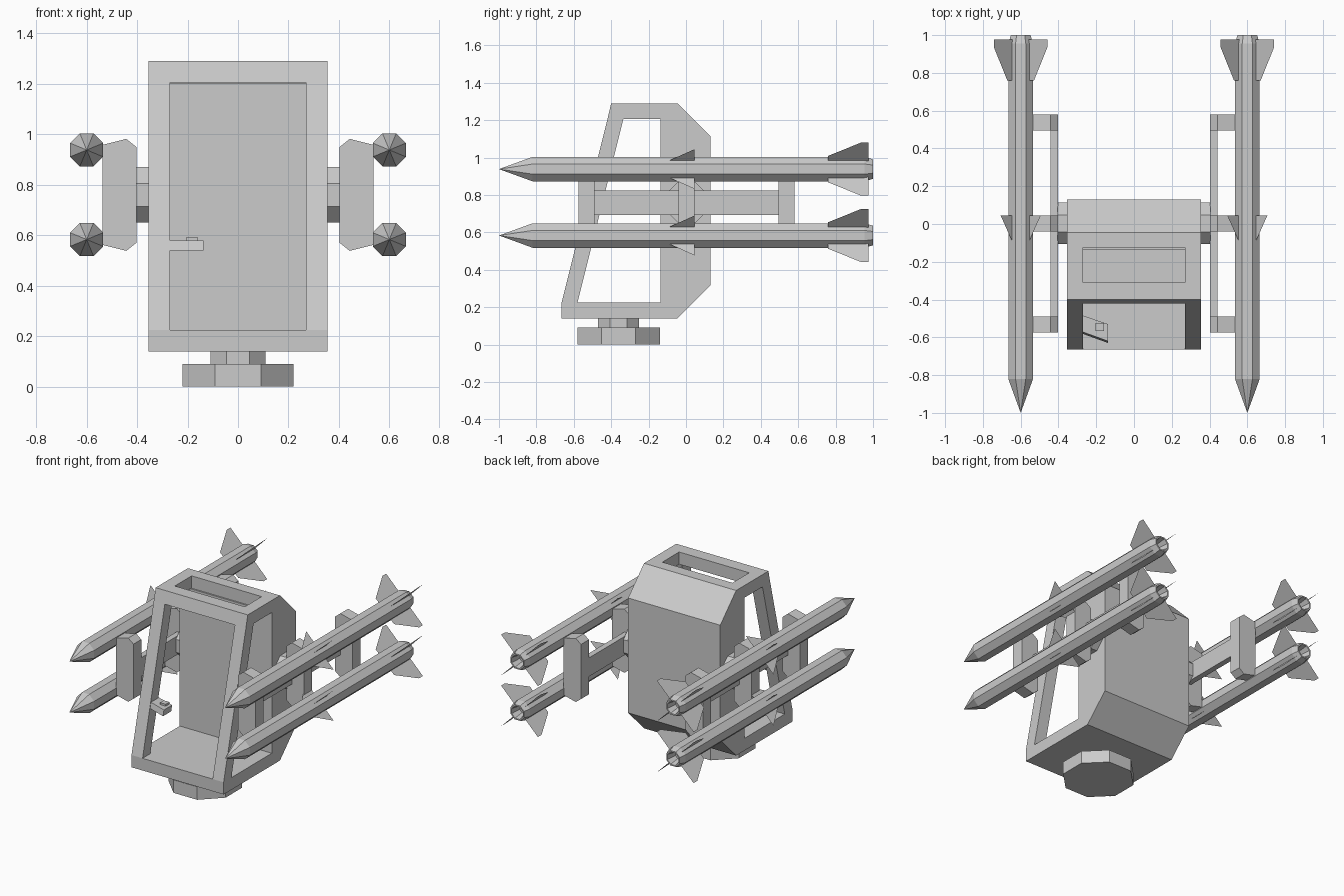
import bpy
import bmesh
from math import cos, sin, pi, sqrt
from mathutils import Vector

cube = bpy.data.objects.get("Cube")
if cube:
    bpy.data.objects.remove(cube, do_unlink=True)

grey = bpy.data.materials.new("plain grey")
grey.use_nodes = True
colour = (0.6, 0.6, 0.6, 1)
grey.diffuse_color = colour
grey.node_tree.nodes["Principled BSDF"].inputs["Base Color"].default_value = colour


def finish(name, bm, solid=True):
    if solid:
        bmesh.ops.recalc_face_normals(bm, faces=bm.faces)
    mesh = bpy.data.meshes.new(name)
    bm.to_mesh(mesh)
    bm.free()
    mesh.materials.append(grey)
    obj = bpy.data.objects.new(name, mesh)
    bpy.context.collection.objects.link(obj)
    return obj


def place(axis, u, v, d):
    """Profile point (u, v) at depth d along the axis."""
    return {"x": (d, u, v), "y": (u, d, v), "z": (u, v, d)}[axis]


def prism(name, points, axis, start, end):
    bm = bmesh.new()
    rings = [[bm.verts.new(place(axis, u, v, d)) for u, v in points] for d in (start, end)]
    n = len(points)
    for ring in rings:
        bm.faces.new(ring)
    for i in range(n):
        j = (i + 1) % n
        bm.faces.new((rings[0][i], rings[0][j], rings[1][j], rings[1][i]))
    return finish(name, bm)


def rect(u0, u1, v0, v1):
    return [(u0, v0), (u1, v0), (u1, v1), (u0, v1)]


def octagon(apothem, u=0, v=0):
    """Eight-sided outline with flat top, bottom and sides."""
    r = apothem / cos(pi / 8)
    angles = [pi / 8 + k * pi / 4 for k in range(8)]
    return [(u + r * cos(a), v + r * sin(a)) for a in angles]


# Cabin: floor, back wall and roof are one bent profile
shell = [(-0.665, 0.14), (-0.665, 0.225), (-0.135, 0.225), (-0.135, 1.205), (-0.42, 1.205),
         (-0.4, 1.29), (-0.045, 1.29), (0.13, 1.115), (0.13, 0.315), (-0.045, 0.14)]
cabin = prism("cabin_shell", shell, "x", -0.355, 0.355)

# Roof hatch opening
cutter = prism("hatch_cutter", rect(-0.27, 0.27, -0.31, -0.125), "z", 1.16, 1.4)
# The opening stops short of the back wall below the ceiling
for v in cutter.data.vertices:
    if v.co.z < 1.2:
        v.co.z = 1.204
cutter.hide_render = True
cut = cabin.modifiers.new("hatch", "BOOLEAN")
cut.operation = "DIFFERENCE"
cut.solver = "EXACT"
cut.object = cutter
bpy.context.view_layer.objects.active = cabin
bpy.ops.object.modifier_apply(modifier=cut.name)
bpy.data.objects.remove(cutter, do_unlink=True)

# Slanted window posts
post = [(-0.665, 0.225), (-0.58, 0.225), (-0.335, 1.205), (-0.42, 1.205)]
for side, label in ((1, "left"), (-1, "right")):
    prism(label + "_window_post", post, "x", side * 0.27, side * 0.355)

# Control ledge on the right post, with a button
ledge = prism("control_ledge", [(-0.27, -0.485), (-0.137, -0.53), (-0.137, -0.62), (-0.27, -0.572)],
              "z", 0.54, 0.58)
for v in ledge.data.vertices:
    if v.co.z < 0.56:
        v.co.y -= 0.01
prism("control_button", rect(-0.205, -0.16, -0.567, -0.525), "z", 0.58, 0.593)

# Turret foot and neck
prism("foot", octagon(0.22, 0, -0.36), "z", 0, 0.09)
prism("neck", octagon(0.11, 0, -0.36), "z", 0.09, 0.14)


# Rockets
def rocket(name, x, z):
    profile = [(0, -1), (0.0655, -0.82), (0.0655, 0.955), (0.052, 1),
               (0.043, 1), (0.03, 0.93), (0, 0.93)]
    bm = bmesh.new()
    rings = [[bm.verts.new((x + u, y, z + v)) for u, v in octagon(r)] for r, y in profile]
    for a, b in zip(rings, rings[1:]):
        for i in range(8):
            j = (i + 1) % 8
            bm.faces.new((a[i], a[j], b[j], b[i]))
    bmesh.ops.remove_doubles(bm, verts=bm.verts, dist=0.0001)
    finish(name + "_body", bm)

    # Four diagonal sheet fins at the tail and four small ones mid-body
    tail = [(0.05, 0.76), (0.1, 0.76), (0.2, 0.935), (0.2, 0.976), (0.05, 0.976)]
    canard = [(0.05, -0.09), (0.068, -0.085), (0.15, 0.045), (0.05, 0.045)]
    for part, outline in (("tail_fins", tail), ("mid_fins", canard)):
        bm = bmesh.new()
        for sx in (1, -1):
            for sz in (1, -1):
                out = Vector((sx, 0, sz)) / sqrt(2)
                bm.faces.new([bm.verts.new(Vector((x, y, z)) + out * r) for r, y in outline])
        finish(name + "_" + part, bm, solid=False)


# Weapon racks on both sides
for side, label in ((1, "left"), (-1, "right")):
    prism(label + "_rack_joint", octagon(0.11, 0.003, 0.76), "x", side * 0.35, side * 0.405)
    prism(label + "_rack_beam", rect(-0.5, 0.5, 0.693, 0.823), "x", side * 0.403, side * 0.443)
    half = [(0.403, 0.19), (0.443, 0.222), (0.538, 0.198)]
    bracket = [(side * x, 0.76 + h) for x, h in half]
    bracket += [(side * x, 0.76 - h) for x, h in reversed(half)]
    for spot, y in (("front", -0.532), ("middle", 0.003), ("rear", 0.537)):
        prism(label + "_" + spot + "_bracket", bracket, "y", y - 0.043, y + 0.043)
    for level, z in (("upper", 0.938), ("lower", 0.583)):
        rocket(label + "_" + level + "_rocket", side * 0.6, z)
